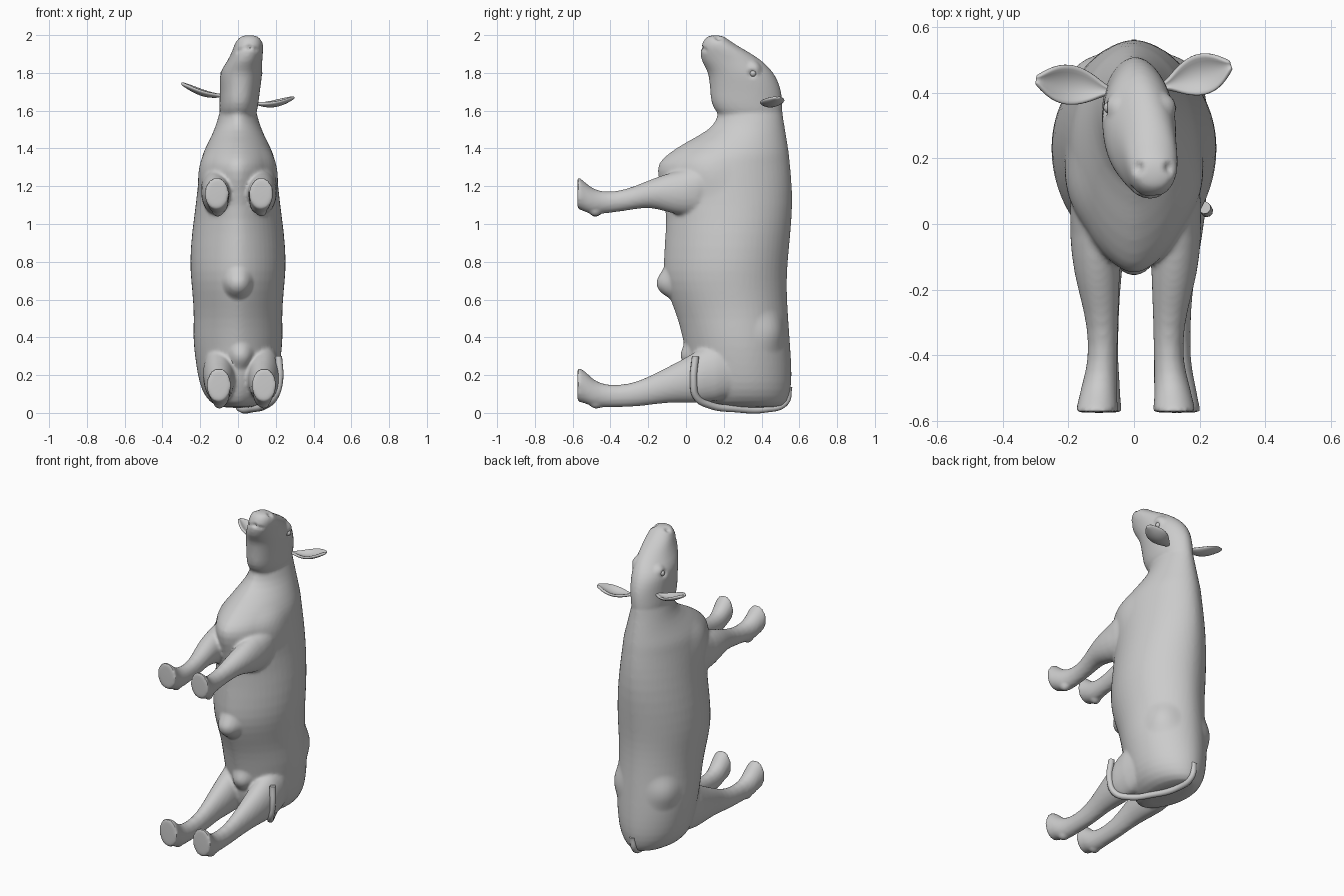
import bpy, bmesh
from math import sin, cos, pi
from mathutils import Vector

cube = bpy.data.objects.get("Cube")
if cube:
    bpy.data.objects.remove(cube, do_unlink=True)

SEGMENTS = 28
hide = bpy.data.materials.new("light_grey")
hide.use_nodes = True
hide.diffuse_color = (0.6, 0.6, 0.6, 1)
hide.node_tree.nodes["Principled BSDF"].inputs["Base Color"].default_value = hide.diffuse_color


def add_object(name, data):
    """Link an object that uses the single material."""
    obj = bpy.data.objects.new(name, data)
    bpy.context.collection.objects.link(obj)
    if not data.materials:
        data.materials.append(hide)
    return obj


def mesh_from(bm, name):
    bmesh.ops.recalc_face_normals(bm, faces=bm.faces)
    mesh = bpy.data.meshes.new(name)
    bm.to_mesh(mesh)
    bm.free()
    return mesh


def loft(bm, rings):
    """Skin a closed tube through rings of points."""
    loops = [[bm.verts.new(point) for point in ring] for ring in rings]
    for low, high in zip(loops, loops[1:]):
        for i in range(SEGMENTS):
            j = (i + 1) % SEGMENTS
            bm.faces.new((low[i], low[j], high[j], high[i]))
    bm.faces.new(loops[0][::-1])
    bm.faces.new(loops[-1])


def angles():
    return [2 * pi * i / SEGMENTS for i in range(SEGMENTS)]


def torso_ring(z, belly, spine, half_width, centre_x=0, pinch=1.25):
    """Egg-shaped section, pinched towards the belly."""
    middle = belly + (spine - belly) * 0.53
    ring = []
    for a in angles():
        c, s = cos(a), sin(a)
        side = abs(c) ** (pinch if s < 0 else 1.1)
        x = centre_x + half_width * (side if c > 0 else -side)
        reach = (spine - middle) if s > 0 else (middle - belly)
        ring.append(Vector((x, middle + reach * s, z)))
    return ring


def leg_ring(side, shift, y, x, z, rx, rz):
    return [Vector((side * x + shift + rx * cos(a), y, z + rz * sin(a))) for a in angles()]


# Torso and neck: height, belly, spine, half width
torso = [
    (.025, .12, .5, .08), (.05, .06, .535, .15), (.12, .03, .557, .195),
    (.2, .01, .562, .215), (.3, 0, .557, .23), (.4, -.02, .55, .24),
    (.5, -.045, .543, .235), (.6, -.085, .537, .24), (.7, -.12, .535, .25),
    (.8, -.122, .54, .257), (.95, -.11, .555, .247), (1.1, -.105, .567, .225),
    (1.25, -.155, .56, .21), (1.32, -.155, .552, .2), (1.37, -.1, .548, .19),
    (1.43, -.01, .538, .16), (1.5, .13, .526, .125), (1.56, .165, .515, .107),
    (1.62, .17, .51, .09), (1.68, .2, .48, .06),
]

# Head: height, jaw, forehead, half width, sideways centre
head = [
    (1.54, .22, .49, .07, 0), (1.58, .165, .512, .1, 0), (1.64, .13, .512, .104, .005),
    (1.7, .128, .507, .106, .01), (1.76, .122, .488, .112, .013), (1.81, .115, .458, .112, .018),
    (1.86, .08, .41, .093, .035), (1.91, .073, .335, .083, .05), (1.95, .082, .26, .078, .058),
    (1.985, .1, .215, .062, .06), (2, .125, .185, .035, .06),
]

# Legs: y, x, z, half width, half height
hind_leg = [
    (.34, .11, .26, .06, .14), (.15, .12, .22, .09, .17), (.02, .115, .178, .085, .125),
    (-.1, .115, .148, .065, .093), (-.2, .11, .115, .05, .075), (-.3, .11, .09, .045, .06),
    (-.42, .11, .087, .043, .058), (-.49, .115, .1, .055, .072), (-.53, .118, .135, .058, .085),
    (-.57, .12, .15, .066, .092), (-.576, .12, .15, .066, .092),
]
front_leg = [
    (.22, .11, 1.2, .06, .15), (.05, .12, 1.17, .083, .13), (-.06, .122, 1.165, .078, .115),
    (-.15, .118, 1.165, .07, .085), (-.22, .11, 1.155, .06, .067), (-.32, .1, 1.125, .046, .056),
    (-.42, .1, 1.112, .044, .055), (-.49, .11, 1.115, .055, .068), (-.53, .115, 1.14, .058, .078),
    (-.57, .118, 1.165, .066, .086), (-.576, .118, 1.165, .066, .086),
]

bm = bmesh.new()
loft(bm, [torso_ring(*row) for row in torso])
loft(bm, [torso_ring(*row, pinch=.9) for row in head])
for side in (-1, 1):
    loft(bm, [leg_ring(side, .018, *row) for row in hind_leg])
    loft(bm, [leg_ring(side, .005, *row) for row in front_leg])
source = add_object("body_source", mesh_from(bm, "body_source"))

# Fuse the overlapping parts into one skin
source.modifiers.new("round", "SUBSURF").levels = 1
remesh = source.modifiers.new("fuse", "REMESH")
remesh.mode = "VOXEL"
remesh.voxel_size = 0.01
relax = source.modifiers.new("relax", "SMOOTH")
relax.factor = 0.5
relax.iterations = 5
graph = bpy.context.evaluated_depsgraph_get()
skin = bpy.data.meshes.new_from_object(source.evaluated_get(graph))
bpy.data.objects.remove(source, do_unlink=True)
skin.name = "body"
body = add_object("body", skin)


def sculpt(centre, radius, amount):
    """Push the skin out (or in, if negative) around a point."""
    centre = Vector(centre)
    moves = []
    for v in skin.vertices:
        d = (v.co - centre).length / radius
        if d < 1:
            moves.append((v, v.normal * amount * (1 - d * d) ** 2))
    for v, move in moves:
        v.co += move


# Navel, udder and the features that come in pairs
sculpt((0, -.12, .68), .1, .05)
sculpt((.02, 0, .3), .08, .03)
for side in (-1, 1):
    sculpt((side * .17, .46, .43), .12, .02)              # hip bone
    sculpt((side * .19, .1, 1.28), .15, .012)             # shoulder
    sculpt((.018 + side * .1, .37, 1.83), .05, .015)      # brow
    sculpt((.018 + side * .105, .35, 1.795), .03, -.012)  # eye socket
    sculpt((.06 + side * .045, .17, 1.98), .028, -.018)   # nostril
    for step in range(6):                                 # mouth line
        sculpt((.06 + side * .013 * step, .085 + .004 * step, 1.935 - .004 * step), .018, -.006)
    sculpt((side * .12 + .01, -.48, 1.05), .04, .015)     # dewclaws
    sculpt((side * .12 + .02, -.48, .03), .04, .01)

parts = [body]

# Eyes
for name, side in (("right_eye", -1), ("left_eye", 1)):
    bm = bmesh.new()
    bmesh.ops.create_uvsphere(bm, u_segments=16, v_segments=10, radius=.017)
    eye = add_object(name, mesh_from(bm, name))
    eye.location = (.018 + side * .094, .355, 1.797)
    parts.append(eye)


def make_ear(name, base, tip, width):
    """Cupped leaf between two points, hollow side up."""
    base, tip = Vector(base), Vector(tip)
    across = Vector((0, 0, 1)).cross(tip - base).normalized()
    bm = bmesh.new()
    rows = []
    for i in range(11):
        s = i / 10
        w = width * max(.16, sin(pi * s ** 1.2) ** .75)
        row = []
        for k in range(-3, 4):
            v = k / 3
            lift = .4 * w * v * v - .03 * sin(pi * s)
            row.append(bm.verts.new(base.lerp(tip, s) + across * v * w + Vector((0, 0, lift))))
        rows.append(row)
    for a, b in zip(rows, rows[1:]):
        for k in range(6):
            bm.faces.new((a[k], a[k + 1], b[k + 1], b[k]))
    ear = add_object(name, mesh_from(bm, name))
    shell = ear.modifiers.new("thickness", "SOLIDIFY")
    shell.thickness = .016
    shell.offset = 0
    ear.modifiers.new("round", "SUBSURF").levels = 1
    parts.append(ear)


make_ear("right_ear", (-.07, .405, 1.68), (-.3, .44, 1.745), .062)
make_ear("left_ear", (.09, .42, 1.64), (.297, .485, 1.67), .064)

# Tail sweeping under the rump and up the left thigh
path = [(0, .545, .14), (0, .525, .055), (.02, .42, .02), (.08, .26, .022),
        (.145, .13, .04), (.195, .055, .085), (.22, .04, .17), (.215, .05, .3)]
curve = bpy.data.curves.new("tail", "CURVE")
curve.dimensions = "3D"
curve.bevel_depth = .019
curve.bevel_resolution = 3
curve.use_fill_caps = True
spline = curve.splines.new("BEZIER")
spline.bezier_points.add(len(path) - 1)
for point, co in zip(spline.bezier_points, path):
    point.co = co
    point.handle_left_type = point.handle_right_type = "AUTO"
tail = add_object("tail", curve)

# Smooth shading with crisp edges
bpy.ops.object.select_all(action="DESELECT")
for part in parts:
    part.select_set(True)
bpy.context.view_layer.objects.active = body
bpy.ops.object.shade_smooth_by_angle(angle=.8)
